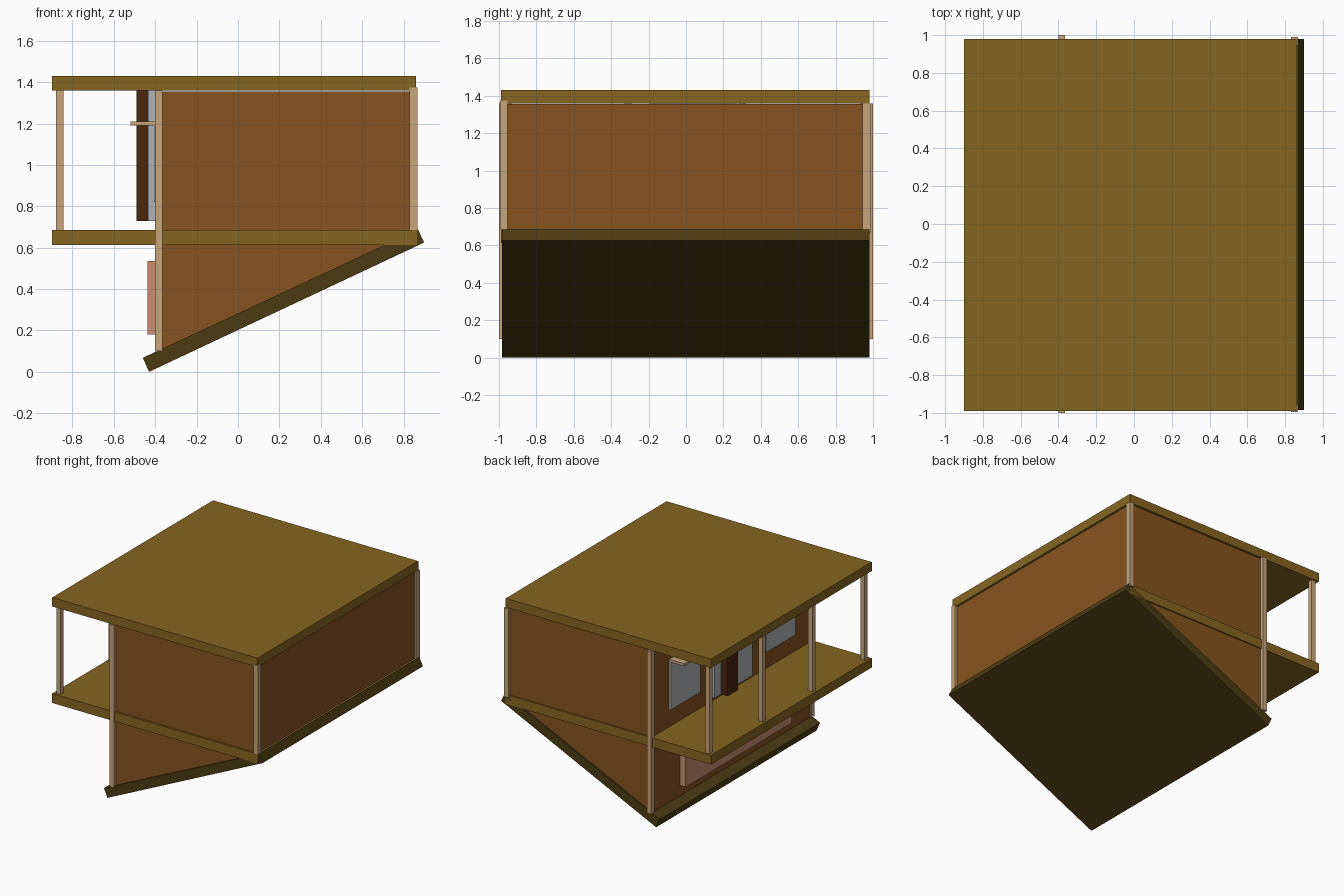
import bpy

if "Cube" in bpy.data.objects:
    bpy.data.objects.remove(bpy.data.objects["Cube"])


def material(name, rgb):
    m = bpy.data.materials.new(name)
    lin = [(c / 255 / 12.92 if c < 11 else ((c / 255 + 0.055) / 1.055) ** 2.4) for c in rgb]
    m.diffuse_color = (*lin, 1)
    m.use_nodes = True
    m.node_tree.nodes["Principled BSDF"].inputs["Base Color"].default_value = m.diffuse_color
    return m


OCHRE = material("ochre_slab", (134, 102, 33))
OLIVE = material("dark_olive", (76, 59, 18))
BROWN = material("brown_wall", (134, 84, 30))
TAN = material("tan_post", (200, 166, 124))
DARK = material("dark_wood", (74, 38, 13))
SALMON = material("salmon_panel", (200, 144, 116))
GLASS = material("grey_glass", (178, 180, 184))


def prism(name, profile, y0, y1, mat):
    """Extrude an x-z outline (counter-clockwise seen from the front) along y."""
    n = len(profile)
    verts = [(x, y, z) for y in (y0, y1) for x, z in profile]
    faces = [tuple(range(n)), tuple(range(2 * n - 1, n - 1, -1))]
    faces += [(i, i + n, (i + 1) % n + n, (i + 1) % n) for i in range(n)]
    mesh = bpy.data.meshes.new(name)
    mesh.from_pydata(verts, [], faces)
    mesh.materials.append(mat)
    ob = bpy.data.objects.new(name, mesh)
    bpy.context.collection.objects.link(ob)
    return ob


def box(name, x, y, z, mat):
    return prism(name, [(x[0], z[0]), (x[1], z[0]), (x[1], z[1]), (x[0], z[1])], y[0], y[1], mat)


# Flat roof, deck and sloping base slab
box("roof", (-0.90, 0.86), (-0.99, 0.98), (1.36, 1.43), OCHRE)
box("deck", (-0.90, 0.865), (-0.99, 0.98), (0.612, 0.685), OCHRE)
prism("sloped_base", [(-0.43, 0.0), (0.90, 0.625), (0.87, 0.688), (-0.46, 0.068)], -0.985, 0.98, OLIVE)

# Upper room and wedge-shaped lower room
box("upper_walls", (-0.39, 0.85), (-0.975, 0.97), (0.68, 1.355), BROWN)
prism("lower_walls", [(-0.39, 0.08), (0.79, 0.63), (-0.39, 0.63)], -0.975, 0.97, BROWN)

# Corner posts
for side, y in (("front", (-1.0, -0.96)), ("back", (0.955, 1.0))):
    box(f"{side}_left_corner_post", (-0.40, -0.365), y, (0.10, 1.36), TAN)
box("front_right_corner_post", (0.83, 0.867), (-0.995, -0.955), (0.685, 1.375), TAN)
box("back_right_corner_post", (0.83, 0.867), (0.945, 0.99), (0.67, 1.36), TAN)

# Balcony posts
for i, y in enumerate((-0.95, -0.31, 0.30, 0.95)):
    box(f"balcony_post_{i + 1}", (-0.88, -0.843), (y - 0.018, y + 0.018), (0.68, 1.365), TAN)

# Windows with small awnings
for side, y in (("front", (-0.765, -0.40)), ("back", (0.40, 0.765))):
    box(f"{side}_window", (-0.405, -0.38), y, (0.82, 1.19), GLASS)
    box(f"{side}_awning", (-0.52, -0.38), y, (1.19, 1.21), TAN)

# Glazed balcony door with a dark upright
box("balcony_door_glass", (-0.435, -0.38), (-0.195, 0.27), (0.73, 1.36), GLASS)
box("balcony_door_upright", (-0.49, -0.42), (0.065, 0.19), (0.73, 1.36), DARK)

# Lower garage panel
box("garage_panel", (-0.438, -0.38), (-0.67, 0.63), (0.18, 0.535), SALMON)
